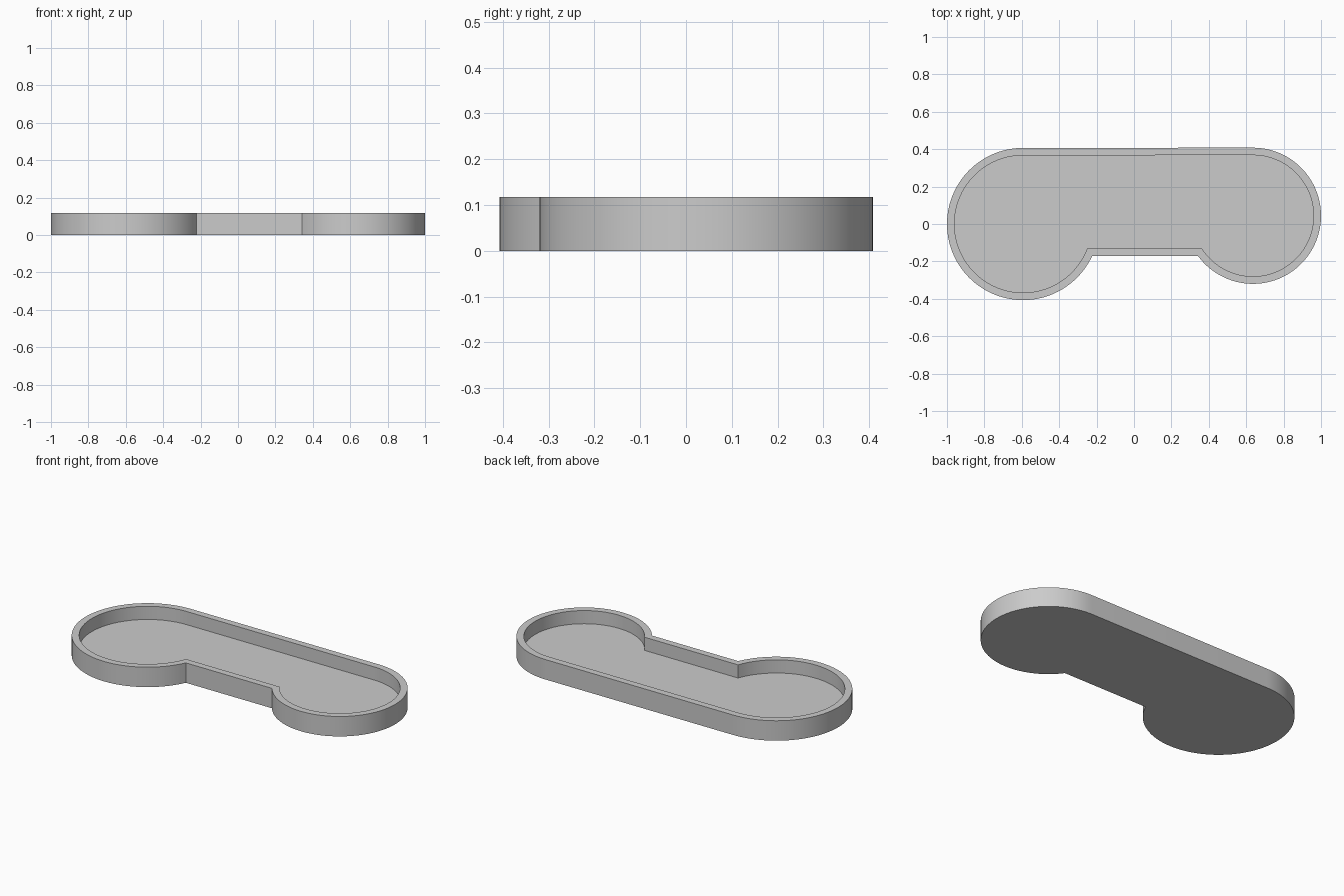
import bpy, bmesh, math

if "Cube" in bpy.data.objects:
    bpy.data.objects.remove(bpy.data.objects["Cube"], do_unlink=True)

HEIGHT, FLOOR, WALL = 0.118, 0.04, 0.04
BIG = (-0.593, 0.0, 0.407)       # centre x, centre y, radius
SMALL = (0.636, 0.044, 0.364)
NOTCH_Y = -0.17
STEPS = 64

grey = bpy.data.materials.new("plain grey")
grey.use_nodes = True
color = (0.6, 0.6, 0.6, 1)
grey.diffuse_color = color
grey.node_tree.nodes["Principled BSDF"].inputs["Base Color"].default_value = color


def arc(circle, inset, start, end):
    cx, cy, r = circle
    r -= inset
    angles = [start + (end - start) * i / STEPS for i in range(STEPS + 1)]
    return [(cx + r * math.cos(a), cy + r * math.sin(a)) for a in angles]


def outline(inset):
    """Two round ends joined by a straight back and a recessed front."""
    y = NOTCH_Y + inset
    dip_small = math.asin((SMALL[1] - y) / (SMALL[2] - inset))
    dip_big = math.asin((BIG[1] - y) / (BIG[2] - inset))
    right = arc(SMALL, inset, -math.pi + dip_small, math.pi / 2)
    left = arc(BIG, inset, math.pi / 2, 2 * math.pi - dip_big)
    return right + left


# Tray: underside, outer wall, rim, inner wall and floor
bm = bmesh.new()
rings = []
for inset, z in ((0, 0), (0, HEIGHT), (WALL, HEIGHT), (WALL, FLOOR)):
    rings.append([bm.verts.new((x, y, z)) for x, y in outline(inset)])
for low, high in zip(rings, rings[1:]):
    for i in range(len(low)):
        j = (i + 1) % len(low)
        bm.faces.new((low[i], low[j], high[j], high[i]))
bm.faces.new(rings[0][::-1])
bm.faces.new(rings[-1])

mesh = bpy.data.meshes.new("tray")
bm.to_mesh(mesh)
bm.free()
mesh.materials.append(grey)
tray = bpy.data.objects.new("tray", mesh)
bpy.context.collection.objects.link(tray)

# Smooth round walls with crisp rims and corners
bpy.ops.object.select_all(action="DESELECT")
tray.select_set(True)
bpy.context.view_layer.objects.active = tray
bpy.ops.object.shade_smooth_by_angle(angle=math.radians(30))
